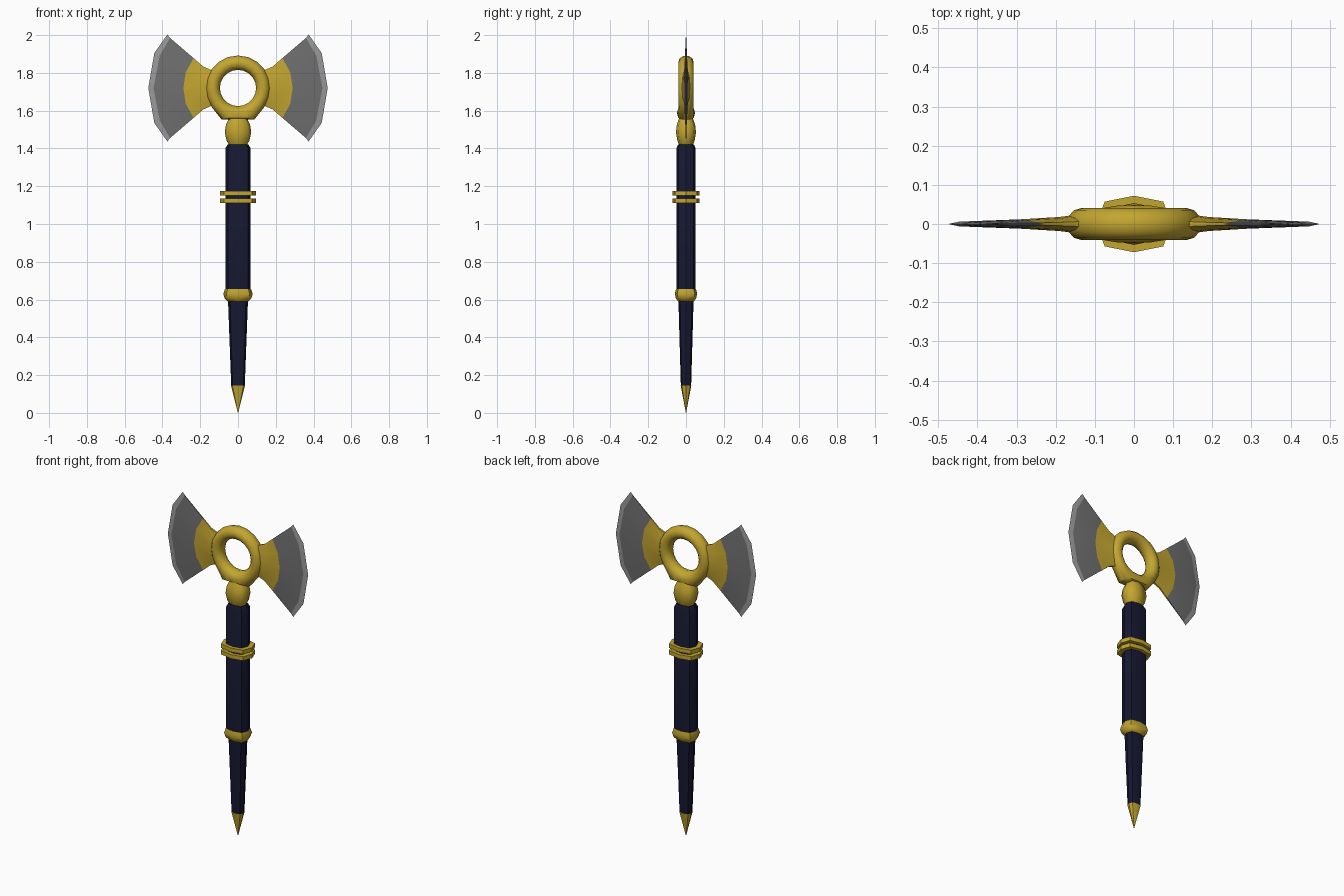
import bpy, bmesh
from math import sin, cos, pi, radians

if "Cube" in bpy.data.objects:
    bpy.data.objects.remove(bpy.data.objects["Cube"])


def material(name, rgb):
    m = bpy.data.materials.new(name)
    m.diffuse_color = (*rgb, 1)
    m.use_nodes = True
    m.node_tree.nodes["Principled BSDF"].inputs["Base Color"].default_value = m.diffuse_color
    return m


GOLD = material("gold", (0.55, 0.38, 0.03))
NAVY = material("navy", (0.008, 0.009, 0.03))
STEEL = material("steel", (0.16, 0.16, 0.16))
EDGE = material("edge", (0.32, 0.32, 0.33))
HEAD_Z = 1.72


def finish(bm, name, mats, angle):
    bmesh.ops.remove_doubles(bm, verts=bm.verts, dist=1e-5)
    bmesh.ops.recalc_face_normals(bm, faces=bm.faces)
    me = bpy.data.meshes.new(name)
    bm.to_mesh(me)
    bm.free()
    for m in mats:
        me.materials.append(m)
    ob = bpy.data.objects.new(name, me)
    bpy.context.collection.objects.link(ob)
    bpy.ops.object.select_all(action='DESELECT')
    ob.select_set(True)
    bpy.context.view_layer.objects.active = ob
    bpy.ops.object.shade_smooth_by_angle(angle=radians(angle))
    return ob


# unit flattened octagon with points on the axes
OCT = [(1, 0), (.79, .79), (0, 1), (-.79, .79), (-1, 0), (-.79, -.79), (0, -1), (.79, -.79)]


def loft(name, profile, mat, ratio=0.76, angle=30):
    """Stack of octagon sections from (half width, z) pairs."""
    bm = bmesh.new()
    rings = [[bm.verts.new((r * x, r * ratio * y, z)) for x, y in OCT] for r, z in profile]
    for a, b in zip(rings, rings[1:]):
        for i in range(8):
            j = (i + 1) % 8
            bm.faces.new((a[i], a[j], b[j], b[i]))
    bm.faces.new(rings[0])
    bm.faces.new(rings[-1])
    return finish(bm, name, [mat], angle)


# handle, bottom to top
loft("spike_tip", [(.001, 0), (.037, .145)], GOLD)
loft("lower_shaft", [(.036, .145), (.053, .60)], NAVY)
loft("collar", [(.054, .59), (.07, .605), (.078, .63), (.069, .657)], GOLD, angle=50)
loft("upper_shaft", [(.067, .65), (.067, 1.40), (.055, 1.422)], NAVY)
for n, z in (("lower_band", 1.11), ("upper_band", 1.15)):
    loft(n, [(.095, z), (.095, z + .025)], GOLD)
loft("neck_knob", [(.045, 1.415), (.06, 1.44), (.07, 1.485), (.064, 1.525), (.048, 1.56)],
     GOLD, angle=60)

# head ring with a flat, flared base
bm = bmesh.new()
NU, NV = 20, 12
grid = []
for i in range(NU):
    u = 2 * pi * i / NU
    row = []
    for k in range(NV):
        v = 2 * pi * k / NV
        r = .134 + .038 * cos(v)
        x, y, z = r * sin(u), .041 * sin(v), HEAD_Z - r * cos(u)
        if z < 1.61 and abs(x) < .11:
            y *= 1.15
            if cos(v) > .4:
                z = min(z, 1.552 + .02 * (1 - cos(v)))
                x *= .85
        row.append(bm.verts.new((x, y, z)))
    grid.append(row)
for i in range(NU):
    a, b = grid[i], grid[(i + 1) % NU]
    for k in range(NV):
        j = (k + 1) % NV
        bm.faces.new((a[k], b[k], b[j], a[j]))
finish(bm, "head_ring", [GOLD], 50)

# blade columns: x at centre, middle, end; z offset at middle, end; half thickness
COLS = [(.13, .13, .13, .05, .09, .026),
        (.19, .187, .183, .06, .113, .018),
        (.29, .276, .235, .085, .158, .012),
        (.447, .415, .36, .17, .265, .006),
        (.475, .443, .374, .185, .283, 0)]


def blade(name, side):
    bm = bmesh.new()
    for s in (-1, 1):
        rows = []
        for xc, xm, xe, zm, ze, t in COLS:
            pts = [(xe, -ze, .25), (xm, -zm, .8), (xc, 0, 1), (xm, zm, .8), (xe, ze, .25)]
            rows.append([bm.verts.new((side * x, s * t * f, HEAD_Z + z)) for x, z, f in pts])
        for c, (a, b) in enumerate(zip(rows, rows[1:])):
            for k in range(4):
                f = bm.faces.new((a[k], b[k], b[k + 1], a[k + 1]))
                f.material_index = (0, 0, 1, 2)[c]
        if s < 0:
            front = rows
    # thin rims along the top and bottom of the blade
    for k in (0, 4):
        for c in range(4):
            quad = [front[c][k], front[c + 1][k], rows[c + 1][k], rows[c][k]]
            f = bm.faces.new(quad)
            f.material_index = (0, 0, 1, 2)[c]
    return finish(bm, name, [GOLD, STEEL, EDGE], 30)


blade("right_blade", 1)
blade("left_blade", -1)
